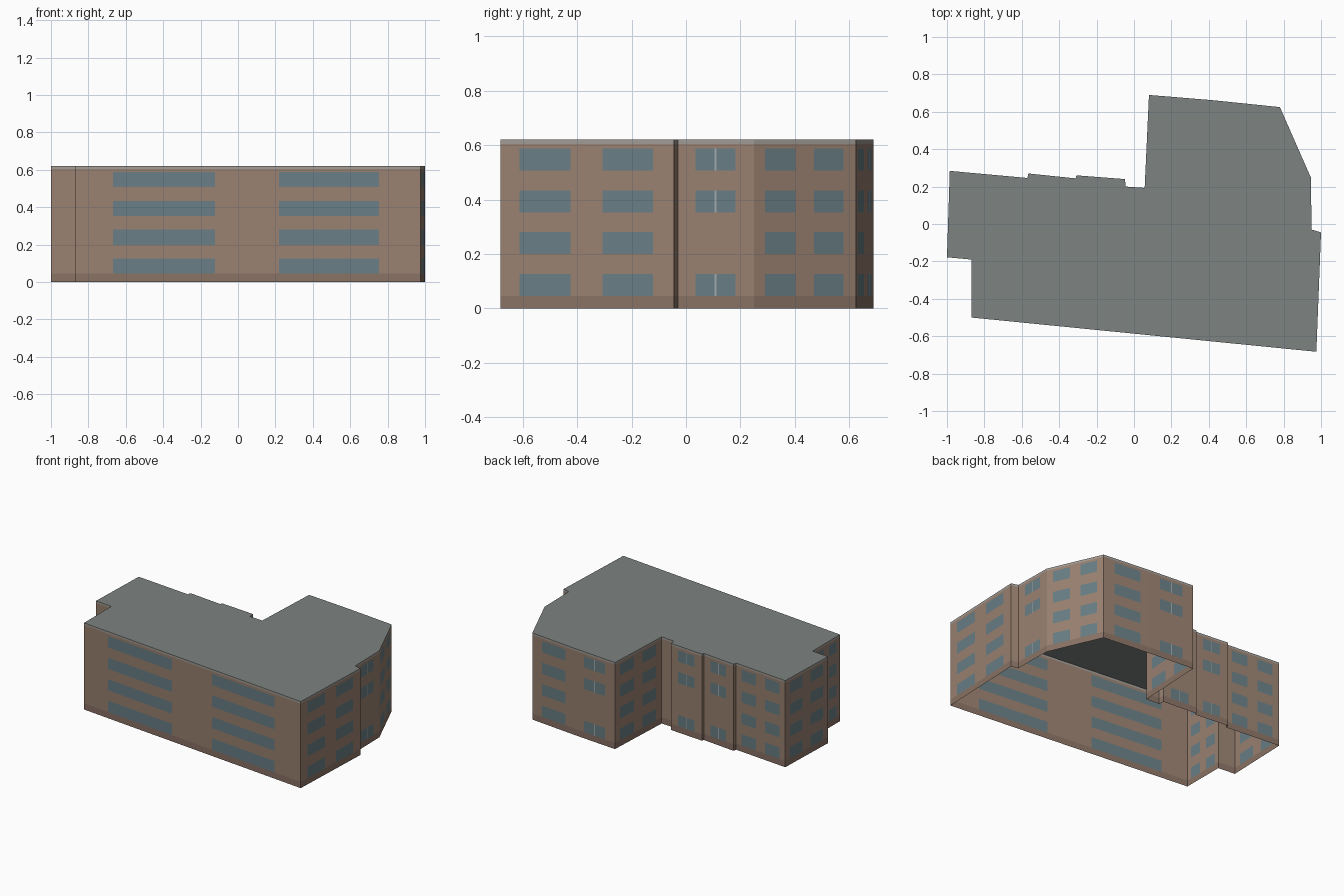
import bpy, bmesh
from mathutils import Vector

if "Cube" in bpy.data.objects:
    bpy.data.objects.remove(bpy.data.objects["Cube"])

H, BASE, CAP = 0.62, 0.045, 0.605
ROWS = [(0.045 + 0.154 * i, 0.126 + 0.154 * i) for i in range(4)]


def material(name, rgb):
    m = bpy.data.materials.new(name)
    m.diffuse_color = (*rgb, 1)
    m.use_nodes = True
    m.node_tree.nodes["Principled BSDF"].inputs["Base Color"].default_value = m.diffuse_color
    return m


MATS = [material("wall_brown", (0.32, 0.22, 0.165)),
        material("base_brown", (0.25, 0.17, 0.13)),
        material("cap_grey", (0.36, 0.33, 0.30)),
        material("window_blue", (0.14, 0.21, 0.235)),
        material("mullion_pale", (0.36, 0.40, 0.41))]
WALL, PLINTH, TRIM, GLASS, MULLION = range(5)

# Window layouts: spans along the wall (start, end, material), storeys used
TWO = ([(0.11, 0.405, GLASS), (0.59, 0.88, GLASS)], (0, 1, 2, 3))
PAIR = ([(0.23, 0.48, GLASS), (0.48, 0.505, MULLION), (0.505, 0.755, GLASS)], (0, 2, 3))
ONE = ([(0.23, 0.79, GLASS)], (0, 1, 2, 3))
NONE = ([], ())

# Footprint, counter-clockwise; each corner carries the layout of the wall after it
PLAN = [
    (-0.87, -0.50, TWO), (0.975, -0.683, TWO), (1.00, -0.045, NONE),
    (0.95, -0.03, PAIR), (0.945, 0.25, TWO), (0.78, 0.625, ONE),
    (0.42, 0.662, PAIR), (0.08, 0.69, TWO), (0.057, 0.193, NONE),
    (-0.045, 0.20, NONE), (-0.048, 0.24, PAIR), (-0.308, 0.26, NONE),
    (-0.312, 0.244, PAIR), (-0.565, 0.27, NONE), (-0.57, 0.246, TWO),
    (-0.985, 0.284, TWO), (-1.00, -0.178, NONE), (-0.87, -0.19, TWO),
]


def finish(bm, name, mats):
    me = bpy.data.meshes.new(name)
    bm.to_mesh(me)
    bm.free()
    for m in mats:
        me.materials.append(m)
    ob = bpy.data.objects.new(name, me)
    bpy.context.collection.objects.link(ob)


def cell_material(u, z, layout):
    spans, storeys = layout
    for s in storeys:
        if ROWS[s][0] < z < ROWS[s][1]:
            for a, b, mat in spans:
                if a < u < b:
                    return mat
    return PLINTH if z < BASE else TRIM if z > CAP else WALL


# Outer walls: each side is a grid of flat cells with windows flush in the wall
bm = bmesh.new()
zs = sorted({0, BASE, CAP, H} | {z for row in ROWS for z in row})
for i, (x0, y0, layout) in enumerate(PLAN):
    x1, y1, _ = PLAN[(i + 1) % len(PLAN)]
    p, q = Vector((x0, y0, 0)), Vector((x1, y1, 0))
    us = sorted({0, 1} | {u for span in layout[0] for u in span[:2]})
    grid = [[bm.verts.new(p.lerp(q, u) + Vector((0, 0, z))) for u in us] for z in zs]
    for r in range(len(zs) - 1):
        for c in range(len(us) - 1):
            f = bm.faces.new((grid[r][c], grid[r][c + 1],
                              grid[r + 1][c + 1], grid[r + 1][c]))
            f.material_index = cell_material((us[c] + us[c + 1]) / 2,
                                             (zs[r] + zs[r + 1]) / 2, layout)
finish(bm, "outer_walls", MATS)

# Flat roof closing the top; the underside stays open
bm = bmesh.new()
bm.faces.new([bm.verts.new((x, y, H)) for x, y, _ in PLAN])
finish(bm, "flat_roof", [material("roof_grey", (0.205, 0.23, 0.22))])
